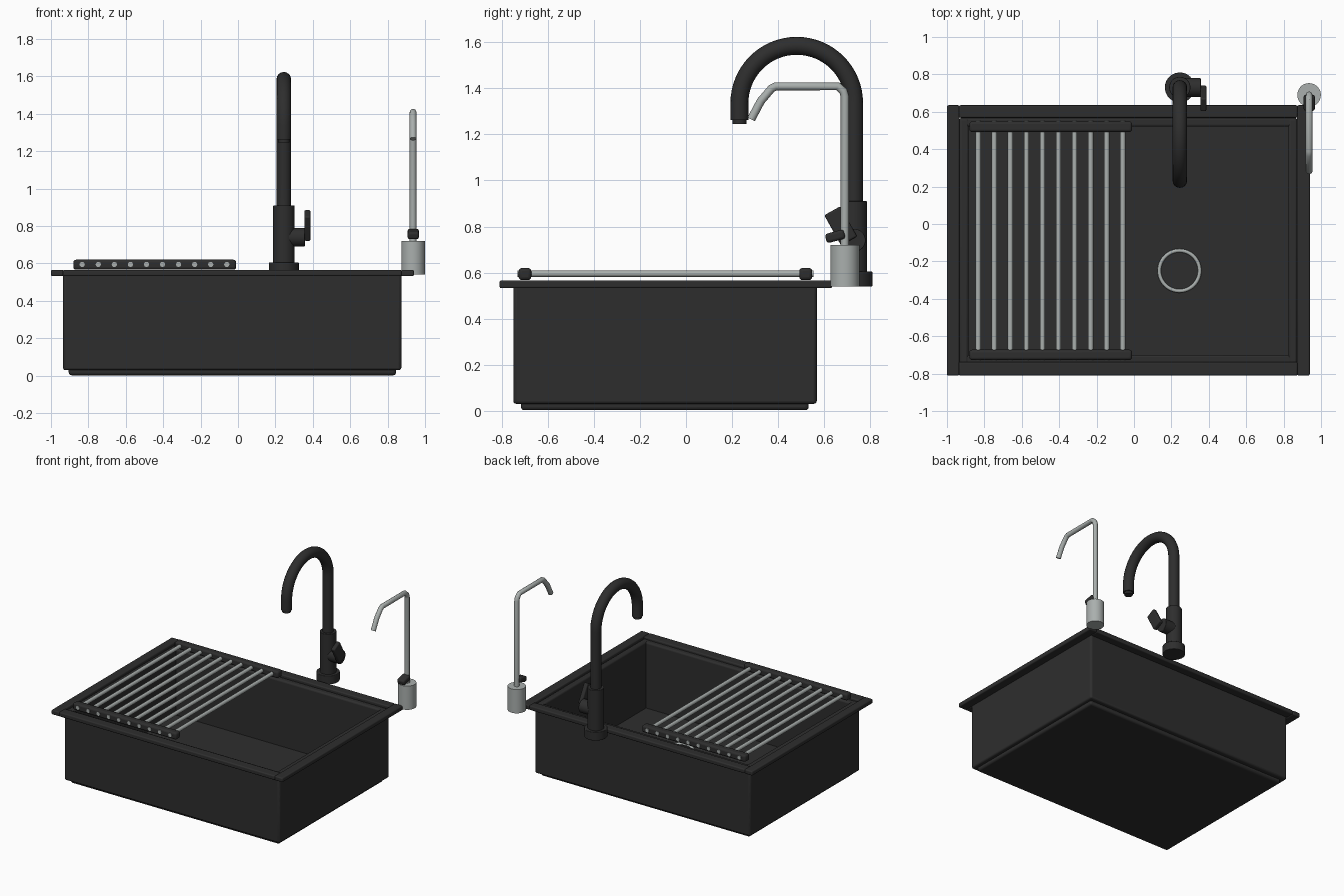
import bpy, math
from mathutils import Vector

if "Cube" in bpy.data.objects:
    bpy.data.objects.remove(bpy.data.objects["Cube"])


def material(name, rgb):
    m = bpy.data.materials.new(name)
    m.diffuse_color = (*rgb, 1)
    m.use_nodes = True
    m.node_tree.nodes["Principled BSDF"].inputs["Base Color"].default_value = m.diffuse_color
    return m


BLACK = material("matte black", (0.027, 0.027, 0.027))
STEEL = material("brushed steel", (0.40, 0.43, 0.42))


def finish(o, name, mat, bevel=0.0):
    o.name = name
    o.data.materials.clear()
    o.data.materials.append(mat)
    if bevel:
        b = o.modifiers.new("bevel", 'BEVEL')
        b.width = bevel
        b.segments = 3
        b.limit_method = 'ANGLE'
    bpy.ops.object.select_all(action='DESELECT')
    o.select_set(True)
    bpy.context.view_layer.objects.active = o
    bpy.ops.object.shade_smooth_by_angle(angle=math.radians(35))
    return o


def box(name, lo, hi, mat, bevel=0.0, rot=(0, 0, 0)):
    lo, hi = Vector(lo), Vector(hi)
    bpy.ops.mesh.primitive_cube_add(size=1, location=(lo + hi) / 2, rotation=rot)
    o = bpy.context.object
    for v in o.data.vertices:
        v.co = v.co * (hi - lo)
    return finish(o, name, mat, bevel)


def rod(name, a, b, r, mat, sides=32, bevel=0.0):
    a, b = Vector(a), Vector(b)
    bpy.ops.mesh.primitive_cylinder_add(vertices=sides, radius=r, depth=(b - a).length,
                                        location=(a + b) / 2)
    o = bpy.context.object
    o.rotation_euler = (b - a).to_track_quat('Z', 'Y').to_euler()
    return finish(o, name, mat, bevel)


def pipe(name, pts, r, mat):
    c = bpy.data.curves.new(name, 'CURVE')
    c.dimensions = '3D'
    c.bevel_depth = r
    c.bevel_resolution = 6
    c.use_fill_caps = True
    s = c.splines.new('POLY')
    s.points.add(len(pts) - 1)
    for p, q in zip(s.points, pts):
        p.co = (*q, 1)
    o = bpy.data.objects.new(name, c)
    bpy.context.collection.objects.link(o)
    bpy.ops.object.select_all(action='DESELECT')
    o.select_set(True)
    bpy.context.view_layer.objects.active = o
    bpy.ops.object.convert(target='MESH')
    return finish(bpy.context.object, name, mat)


# Basin: floor and four walls
box("basin_floor", (-0.905, -0.717, 0.002), (0.845, 0.533, 0.05), BLACK, 0.015)
box("left_wall", (-0.935, -0.747, 0.03), (-0.885, 0.565, 0.55), BLACK, 0.012)
box("right_wall", (0.825, -0.747, 0.03), (0.873, 0.565, 0.55), BLACK, 0.012)
box("front_wall", (-0.932, -0.75, 0.03), (0.87, -0.70, 0.548), BLACK, 0.012)
box("back_wall", (-0.932, 0.52, 0.03), (0.87, 0.568, 0.548), BLACK, 0.012)

# Rim bars
box("left_rim", (-1.0, -0.81, 0.532), (-0.934, 0.635, 0.566), BLACK, 0.008)
box("right_rim", (0.872, -0.81, 0.532), (0.94, 0.635, 0.566), BLACK, 0.008)
box("front_rim", (-0.936, -0.81, 0.532), (0.874, -0.737, 0.566), BLACK, 0.008)
box("back_rim", (-0.936, 0.568, 0.532), (0.874, 0.635, 0.566), BLACK, 0.008)

# Drain
bpy.ops.mesh.primitive_torus_add(location=(0.243, -0.25, 0.056), major_radius=0.108,
                                 minor_radius=0.01, major_segments=48, minor_segments=12)
finish(bpy.context.object, "drain_ring", STEEL)
rod("drain_cover", (0.243, -0.25, 0.045), (0.243, -0.25, 0.056), 0.105, BLACK)

# Drying rack
box("rack_front_rail", (-0.88, -0.727, 0.567), (-0.01, -0.672, 0.62), BLACK, 0.014)
box("rack_back_rail", (-0.88, 0.492, 0.567), (-0.01, 0.548, 0.62), BLACK, 0.014)
for i in range(10):
    x = -0.833 + i * 0.0859
    rod(f"rack_rod_{i + 1}", (x, -0.731, 0.595), (x, 0.553, 0.595), 0.014, STEEL, 16)

# Main tap
X, Y = 0.245, 0.73
rod("tap_base", (X, Y, 0.54), (X, Y, 0.605), 0.08, BLACK, 48, 0.004)
rod("tap_body", (X, Y, 0.60), (X, Y, 0.91), 0.057, BLACK, 40, 0.003)
R = 0.249
arc = [(X, Y - R + R * math.cos(math.pi * i / 32), 1.336 + R * math.sin(math.pi * i / 32))
       for i in range(33)]
pipe("tap_spout", [(X, Y, 0.88)] + arc + [(X, Y - 2 * R, 1.263)], 0.039, BLACK)
rod("tap_nozzle", (X, Y - 2 * R, 1.28), (X, Y - 2 * R, 1.246), 0.03, BLACK)
rod("tap_handle_hub", (0.27, Y, 0.74), (0.357, Y, 0.74), 0.05, BLACK, 32, 0.004)
box("tap_lever", (0.355, 0.632, 0.728), (0.387, 0.712, 0.878), BLACK, 0.008,
    (math.radians(29), 0, 0))

# Filter tap
X, Y = 0.936, 0.69
rod("filter_tap_base", (X, Y, 0.54), (X, Y, 0.72), 0.063, STEEL, 40)
pipe("filter_tap_spout", [(X, Y, 0.70), (X, Y, 1.365), (X, 0.683, 1.388), (X, 0.66, 1.409),
                          (X, 0.39, 1.409), (X, 0.372, 1.40), (X, 0.325, 1.345),
                          (X, 0.283, 1.266)], 0.018, STEEL)
box("filter_tap_lever", (0.907, 0.606, 0.737), (0.967, 0.690, 0.778), BLACK, 0.012,
    (math.radians(15), 0, 0))
